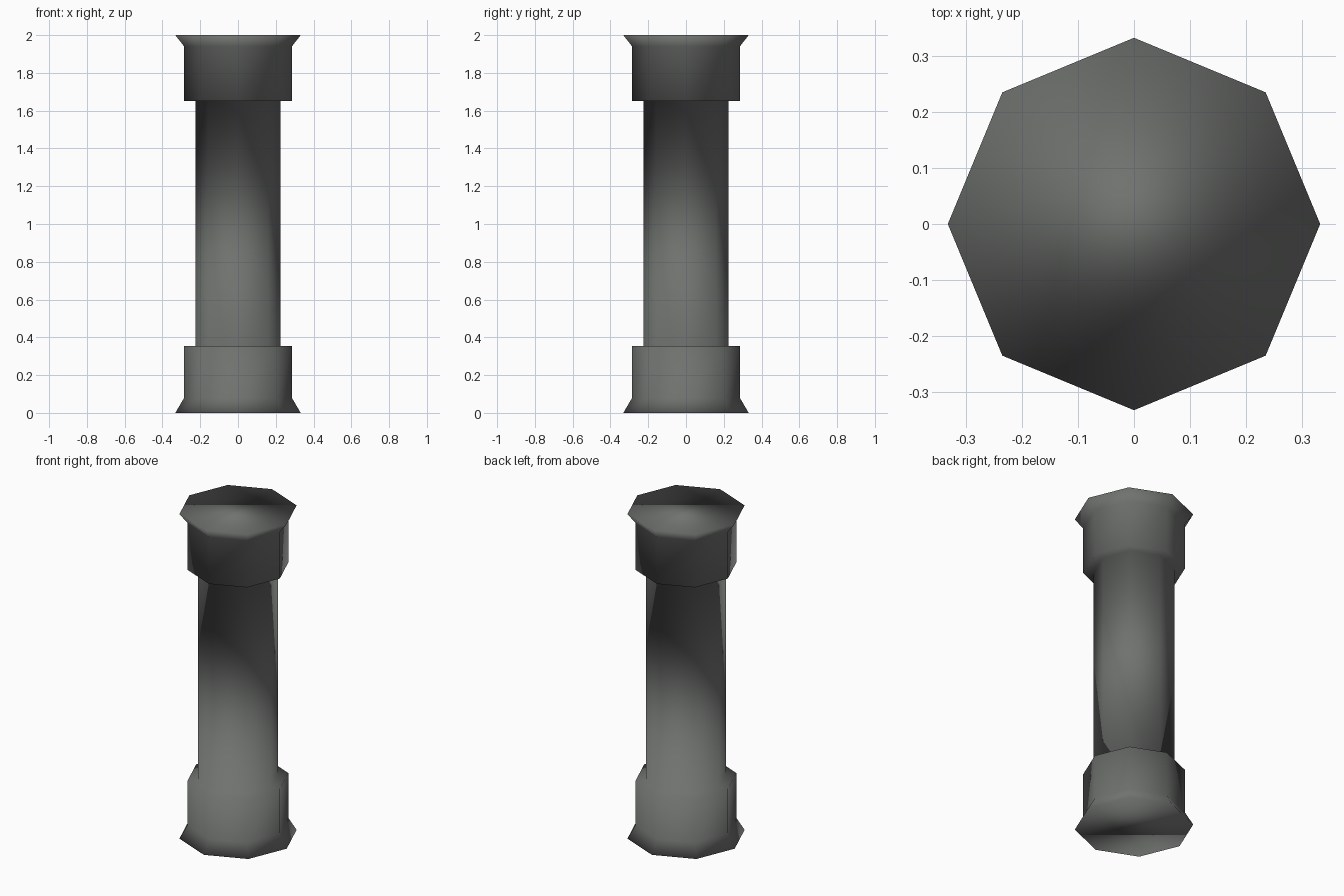
import bpy, bmesh, math

if "Cube" in bpy.data.objects:
    bpy.data.objects.remove(bpy.data.objects["Cube"])

SIDES = 8
# (radius, height) profile: base flare, lower collar, shaft, upper collar, top flare
PROFILE = [(0.332, 0.0), (0.285, 0.08), (0.285, 0.355), (0.226, 0.355),
           (0.226, 1.652), (0.285, 1.652), (0.285, 1.94), (0.332, 2.0)]

stone = bpy.data.materials.new("dark grey stone")
stone.diffuse_color = (0.16, 0.168, 0.16, 1)
stone.use_nodes = True
stone.node_tree.nodes["Principled BSDF"].inputs["Base Color"].default_value = stone.diffuse_color

# Octagonal column with corners pointing along the axes
bm = bmesh.new()
rings = []
for r, z in PROFILE:
    rings.append([bm.verts.new((r * math.cos(2 * math.pi * i / SIDES),
                                r * math.sin(2 * math.pi * i / SIDES), z))
                  for i in range(SIDES)])
for low, high in zip(rings, rings[1:]):
    for i in range(SIDES):
        j = (i + 1) % SIDES
        bm.faces.new((low[i], low[j], high[j], high[i]))

# End caps
bm.faces.new(rings[0][::-1])
bm.faces.new(rings[-1])

# The whole column is shaded smooth, as one continuous surface
for f in bm.faces:
    f.smooth = True
bm.normal_update()

mesh = bpy.data.meshes.new("column")
bm.to_mesh(mesh)
bm.free()
mesh.materials.append(stone)
column = bpy.data.objects.new("column", mesh)
bpy.context.collection.objects.link(column)
